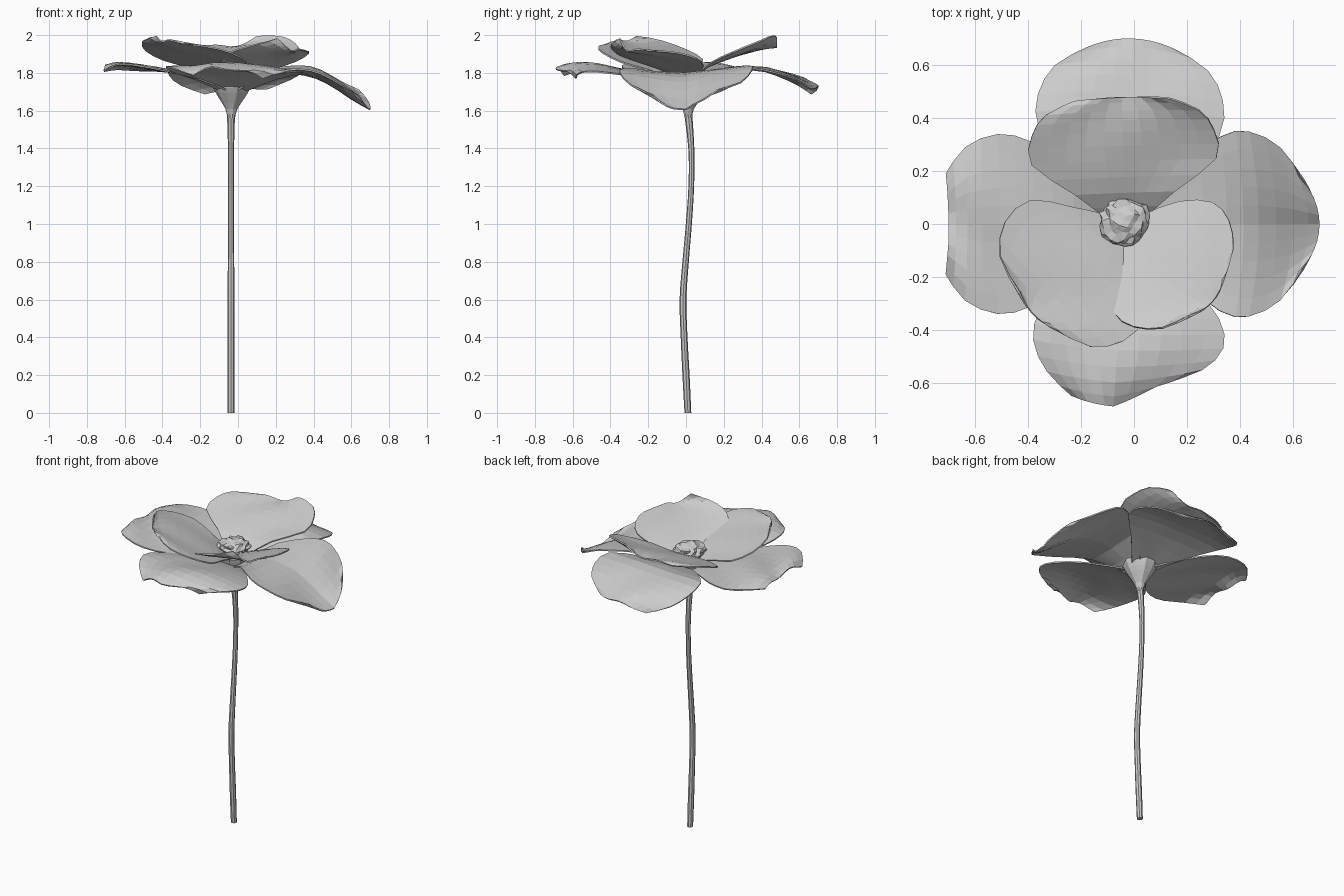
import bpy, bmesh, math, random
from mathutils import Vector

if "Cube" in bpy.data.objects:
    bpy.data.objects.remove(bpy.data.objects["Cube"])

random.seed(4)
CX, CY = -0.03, 0.0


def finish(bm, name):
    bmesh.ops.recalc_face_normals(bm, faces=bm.faces)
    me = bpy.data.meshes.new(name)
    bm.to_mesh(me)
    bm.free()
    ob = bpy.data.objects.new(name, me)
    bpy.context.collection.objects.link(ob)
    return ob


def spline(pts, t):
    """Catmull-Rom through a list of tuples, t in 0..1."""
    f = t * (len(pts) - 1)
    i = min(int(f), len(pts) - 2)
    f -= i
    a, b, c, d = [Vector(pts[min(max(j, 0), len(pts) - 1)]) for j in range(i - 1, i + 3)]
    return 0.5 * (2 * b + (c - a) * f + (2 * a - 5 * b + 4 * c - d) * f * f
                  + (3 * b - a - 3 * c + d) * f ** 3)


def tube(name, rings, sides, steps):
    """Sweep circles along (x, y, z, radius) points."""
    bm = bmesh.new()
    loops = []
    for k in range(steps + 1):
        x, y, z, r = spline(rings, k / steps)
        loops.append([bm.verts.new((x + r * math.cos(2 * math.pi * j / sides),
                                    y + r * math.sin(2 * math.pi * j / sides), z))
                      for j in range(sides)])
    for a, b in zip(loops, loops[1:]):
        for j in range(sides):
            n = (j + 1) % sides
            bm.faces.new((a[j], a[n], b[n], b[j]))
    bm.faces.new(loops[0])
    bm.faces.new(loops[-1])
    return finish(bm, name)


def petal(name, angle, rows, lift_right, lift_left, bow, ripple=0.006,
          left_scale=1.0, cut=0.0, left_power=2.0):
    """rows: (distance from centre, height, half width) along the petal."""
    a = math.radians(angle)
    d, n = Vector((math.cos(a), math.sin(a), 0)), Vector((-math.sin(a), math.cos(a), 0))
    bm = bmesh.new()
    nu, ns = 10, 10
    grid = []
    for i in range(nu + 1):
        u = i / nu
        r, z, w = spline(rows, u)
        line = []
        for j in range(ns + 1):
            s = 2 * j / ns - 1
            lift = u * (lift_left * s ** left_power if s > 0 else lift_right * s * s)
            wave = ripple * u * math.sin(5 * s + 8 * u + angle)
            back = bow * s * s * u + cut * u ** 3 * max(0, s)
            p = Vector((CX, CY, 0)) + d * (r - back)
            p += n * (w * s * (left_scale if s > 0 else 1))
            p.z = min(z + lift + wave, 1.995)
            line.append(bm.verts.new(p))
        grid.append(line)
    for i in range(nu):
        for j in range(ns):
            bm.faces.new((grid[i][j], grid[i][j + 1], grid[i + 1][j + 1], grid[i + 1][j]))
    ob = finish(bm, name)
    m = ob.modifiers.new("thickness", "SOLIDIFY")
    m.thickness = 0.008
    m.offset = 0
    return ob


# Stem, gently bent in y
tube("stem", [(-0.037, 0.01, 0, 0.018), (-0.037, 0.0, 0.2, 0.019), (-0.037, -0.01, 0.4, 0.018),
              (-0.037, -0.016, 0.6, 0.018), (-0.037, -0.002, 0.8, 0.017), (-0.037, 0.015, 1.0, 0.016),
              (-0.037, 0.028, 1.2, 0.015), (-0.037, 0.028, 1.4, 0.016), (-0.037, 0.01, 1.6, 0.022)], 8, 24)

# Receptacle flaring under the petals
tube("receptacle", [(-0.036, 0.012, 1.56, 0.02), (-0.035, 0.012, 1.61, 0.032),
                    (-0.033, 0.015, 1.67, 0.07), (-0.033, 0.015, 1.72, 0.098),
                    (-0.033, 0.015, 1.77, 0.11)], 10, 8)

# Outer petals
petal("outer_petal_right", 0, [(.03, 1.71, .07), (.2, 1.79, .2), (.38, 1.79, .33),
                               (.5, 1.75, .35), (.63, 1.665, .29), (.73, 1.6, .17)],
      .08, .11, .06, left_power=0.9)
petal("outer_petal_left", 180, [(.03, 1.71, .07), (.2, 1.78, .2), (.35, 1.815, .31),
                                (.48, 1.835, .34), (.6, 1.85, .29), (.67, 1.83, .19)], -.03, -.01, -.01, .012)
petal("outer_petal_back", 88, [(.03, 1.71, .07), (.2, 1.78, .2), (.36, 1.83, .34),
                               (.5, 1.81, .35), (.62, 1.77, .29), (.7, 1.725, .17)], -.01, -.04, .04)
petal("outer_petal_front", 266, [(.03, 1.71, .07), (.2, 1.78, .2), (.35, 1.82, .3),
                                 (.48, 1.845, .32), (.6, 1.845, .26), (.69, 1.825, .16)],
      -.03, -.06, .03, .01, 1.25, .09)

# Inner petals, tilted upward
petal("inner_petal_back", 92, [(.03, 1.77, .08), (.12, 1.835, .19), (.24, 1.88, .35),
                               (.35, 1.915, .345), (.43, 1.935, .29), (.48, 1.94, .18)], .07, .0, .01)
petal("inner_petal_front_left", 225, [(.03, 1.77, .08), (.11, 1.82, .2), (.2, 1.86, .32),
                                      (.33, 1.91, .33), (.44, 1.95, .25), (.49, 1.97, .1)],
      .02, -.01, .02, .006, .93)
petal("inner_petal_front_right", 318, [(.03, 1.78, .08), (.1, 1.82, .2), (.2, 1.86, .28),
                                       (.3, 1.89, .27), (.39, 1.91, .2), (.44, 1.92, .1)], .06, .0, .03)

# Crumpled seed head in the middle
bm = bmesh.new()
bmesh.ops.create_icosphere(bm, subdivisions=3, radius=1)
for v in bm.verts:
    k = 0.92 + random.uniform(-0.12, 0.12)
    v.co = Vector((-0.035 + v.co.x * .1 * k, 0.01 + v.co.y * .1 * k, 1.815 + v.co.z * .055 * k))
finish(bm, "seed_head")
